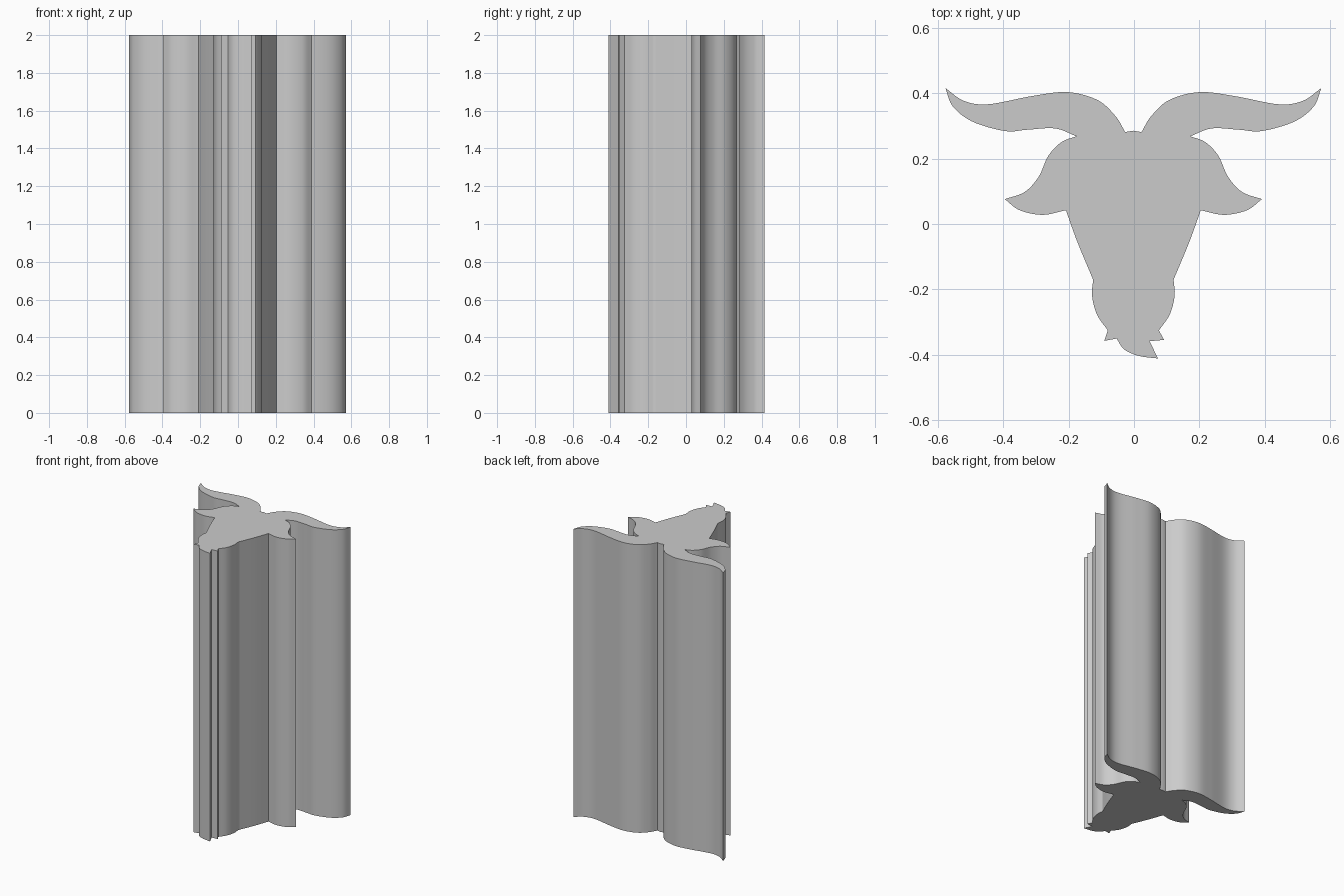
import bpy
import bmesh
from mathutils import Vector

cube = bpy.data.objects.get("Cube")
if cube:
    bpy.data.objects.remove(cube, do_unlink=True)

HEIGHT = 2.0
AXIS = -0.002   # mirror line of the head
STEPS = 8       # subdivisions between curve points

# Outline runs from corner to corner, each run is a smooth curve (left side, +x)
HORN_TOP = [(.023, .281), (.053, .33), (.108, .379), (.2, .403), (.307, .391),
            (.44, .366), (.515, .376), (.572, .415)]
HORN_UNDER = [(.572, .415), (.55, .36), (.49, .313), (.39, .284), (.322, .288),
              (.237, .292), (.172, .268)]
EAR_TOP = [(.172, .268), (.218, .25), (.258, .208), (.287, .145), (.33, .098), (.391, .076)]
EAR_UNDER = [(.391, .076), (.345, .042), (.275, .028), (.204, .042)]
CHEEK = [(.204, .042), (.169, -.055), (.121, -.17)]
MUZZLE = [(.121, -.17), (.124, -.22), (.109, -.277), (.076, -.325)]
# Lips and the lopsided beard, from left to right
LIP_LEFT = [(.092, -.354), (.048, -.358)]
BEARD = [(.073, -.411), (.015, -.403), (-.03, -.383), (-.053, -.35)]
LIP_RIGHT = [(-.091, -.357)]


def smooth_run(points):
    """Catmull-Rom curve through the points, without its last point."""
    p = [Vector(q) for q in points]
    p = [2 * p[0] - p[1]] + p + [2 * p[-1] - p[-2]]
    out = []
    for a, b, c, d in zip(p, p[1:], p[2:], p[3:]):
        for i in range(STEPS):
            t = i / STEPS
            out.append(0.5 * (2 * b + (c - a) * t + (2 * a - 5 * b + 4 * c - d) * t ** 2
                              + (3 * b - a - 3 * c + d) * t ** 3))
    return out


# Left half, then beard, then the mirrored right half
half = []
for run in (HORN_TOP, HORN_UNDER, EAR_TOP, EAR_UNDER, CHEEK, MUZZLE):
    half += smooth_run(run)
half.append(Vector(MUZZLE[-1]))
mirrored = [Vector((2 * AXIS - v.x, v.y)) for v in reversed(half)]
chin = [Vector(q) for q in LIP_LEFT] + smooth_run(BEARD)
chin += [Vector(BEARD[-1])] + [Vector(q) for q in LIP_RIGHT]
crown = [Vector((AXIS, .285))]
outline = half + chin + mirrored + crown

# Extrude the silhouette upward
bm = bmesh.new()
base = bm.faces.new([bm.verts.new((v.x, v.y, 0)) for v in outline])
top = bmesh.ops.extrude_face_region(bm, geom=[base], use_keep_orig=True)
bmesh.ops.translate(bm, vec=(0, 0, HEIGHT),
                    verts=[g for g in top["geom"] if isinstance(g, bmesh.types.BMVert)])
bmesh.ops.recalc_face_normals(bm, faces=bm.faces)
mesh = bpy.data.meshes.new("horned_head_prism")
bm.to_mesh(mesh)
bm.free()

prism = bpy.data.objects.new("horned_head_prism", mesh)
bpy.context.collection.objects.link(prism)

# Plain grey
grey = bpy.data.materials.new("light_grey")
grey.use_nodes = True
colour = (0.6, 0.6, 0.6, 1)
grey.diffuse_color = colour
grey.node_tree.nodes["Principled BSDF"].inputs["Base Color"].default_value = colour
mesh.materials.append(grey)

# Smooth walls with sharp corners
bpy.ops.object.select_all(action="DESELECT")
prism.select_set(True)
bpy.context.view_layer.objects.active = prism
bpy.ops.object.shade_smooth_by_angle(angle=0.5)
